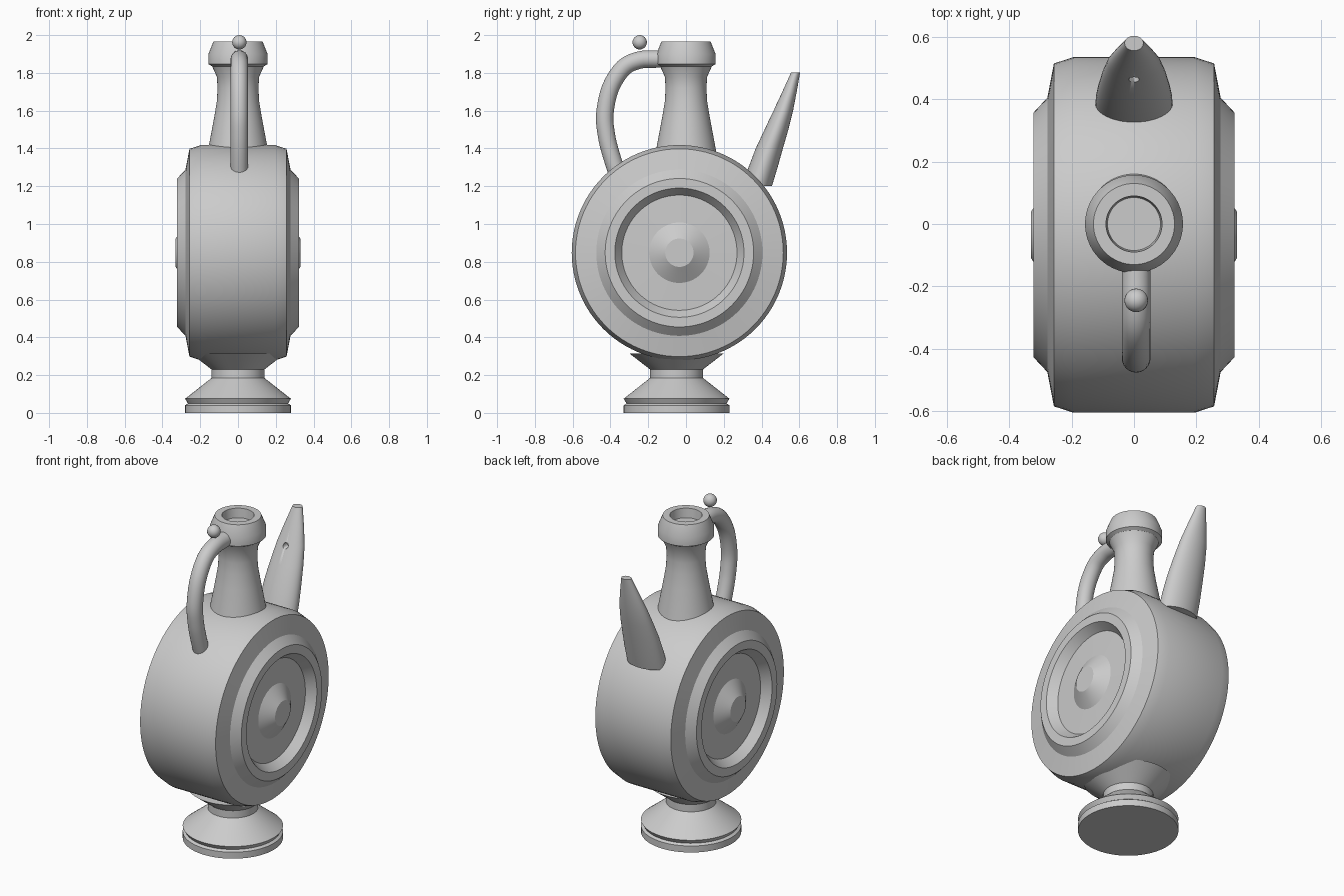
import bpy, bmesh, math
from mathutils import Matrix, Vector

cube = bpy.data.objects.get("Cube")
if cube:
    bpy.data.objects.remove(cube, do_unlink=True)

GREY = (0.6, 0.6, 0.6, 1)
clay = bpy.data.materials.new("grey clay")
clay.use_nodes = True
clay.diffuse_color = GREY
clay.node_tree.nodes["Principled BSDF"].inputs["Base Color"].default_value = GREY


def finish(name, bm, angle=25):
    bmesh.ops.recalc_face_normals(bm, faces=bm.faces)
    mesh = bpy.data.meshes.new(name)
    bm.to_mesh(mesh)
    bm.free()
    mesh.materials.append(clay)
    obj = bpy.data.objects.new(name, mesh)
    bpy.context.collection.objects.link(obj)
    bpy.ops.object.select_all(action="DESELECT")
    obj.select_set(True)
    bpy.context.view_layer.objects.active = obj
    bpy.ops.object.shade_smooth_by_angle(angle=math.radians(angle))
    return obj


def loft(name, rings, angle=25):
    """Skin a list of point rings and cap both ends."""
    bm = bmesh.new()
    loops = [[bm.verts.new(p) for p in ring] for ring in rings]
    n = len(loops[0])
    for a, b in zip(loops, loops[1:]):
        for i in range(n):
            j = (i + 1) % n
            bm.faces.new((a[i], a[j], b[j], b[i]))
    bm.faces.new(loops[0])
    bm.faces.new(loops[-1])
    return finish(name, bm, angle)


def ellipse(centre, u, v, n):
    steps = [2 * math.pi * i / n for i in range(n)]
    return [Vector(centre) + u * math.cos(t) + v * math.sin(t) for t in steps]


X, Y, Z = Vector((1, 0, 0)), Vector((0, 1, 0)), Vector((0, 0, 1))


def turned(name, profile, base, axis, n=64):
    """Lathe (radius, height) pairs around an axis."""
    u, v = (X, Y) if axis == Z else (Y, Z)
    return loft(name, [ellipse(base + axis * h, u * r, v * r, n) for r, h in profile])


# Round drum body with raised rims, recessed faces and central bosses
half = [(0.075, 0.33), (0.16, 0.275), (0.305, 0.27), (0.342, 0.322), (0.393, 0.322),
        (0.44, 0.278), (0.55, 0.257), (0.57, 0.195)]
turned("drum_body", half + [(r, -x) for r, x in reversed(half)],
       Vector((0, -0.035, 0.848)), X, 96)

# Pedestal foot with a groove and flared collar
turned("foot", [(0.28, 0), (0.28, 0.04), (0.265, 0.05), (0.28, 0.075), (0.14, 0.185),
                (0.14, 0.23), (0.25, 0.315)], Vector((0, -0.05, 0)), Z)

# Neck with a thick lip and shallow mouth
turned("neck", [(0.165, 1.36), (0.157, 1.4), (0.127, 1.56), (0.112, 1.65), (0.108, 1.72),
                (0.112, 1.78), (0.137, 1.835), (0.157, 1.847), (0.157, 1.9), (0.13, 1.967),
                (0.09, 1.967), (0.085, 1.91)], Vector((0, 0, 0)), Z)

# Handle swept along a smooth path
path = [(-0.1, 1.873), (-0.17, 1.873), (-0.246, 1.868), (-0.33, 1.828), (-0.4, 1.72),
        (-0.43, 1.58), (-0.421, 1.47), (-0.4, 1.38), (-0.365, 1.27)]
pts = [Vector((0.007, y, z)) for y, z in path]
ends = [pts[0]] + pts + [pts[-1]]
centres = []
for p0, p1, p2, p3 in zip(ends, ends[1:], ends[2:], ends[3:]):
    for k in range(4):
        t = k / 4
        centres.append(0.5 * (2 * p1 + (p2 - p0) * t + (2 * p0 - 5 * p1 + 4 * p2 - p3) * t ** 2
                              + (3 * p1 - p0 - 3 * p2 + p3) * t ** 3))
centres.append(pts[-1])
rings = []
for i, c in enumerate(centres):
    along = centres[min(i + 1, len(centres) - 1)] - centres[max(i - 1, 0)]
    side = along.normalized().cross(X)
    rings.append(ellipse(c, X * 0.046, side * 0.046, 24))
loft("handle", rings, 40)

# Small ball above the handle
bm = bmesh.new()
bmesh.ops.create_uvsphere(bm, u_segments=20, v_segments=12, radius=0.038,
                          matrix=Matrix.Translation((0.007, -0.245, 1.962)))
finish("thumb_ball", bm, 40)

# Tapered spout: height, centre y, half width, half depth
sections = [(1.2, 0.375, 0.125, 0.08), (1.3, 0.408, 0.122, 0.077), (1.4, 0.441, 0.114, 0.072),
            (1.5, 0.479, 0.102, 0.063), (1.6, 0.515, 0.086, 0.052),
            (1.7, 0.548, 0.06, 0.038), (1.802, 0.58, 0.03, 0.024)]
spout = loft("spout", [ellipse((0, y, z), X * w, Y * d, 40) for z, y, w, d in sections], 35)

# Small vent hole in the inner side of the spout
vent = turned("vent_cutter", [(0.017, -0.04), (0.017, 0.04)], Vector((0, 0, 0)), Z, 16)
vent.rotation_euler.x = math.pi / 2
vent.location = (0, 0.46, 1.6)
vent.hide_render = True
vent.hide_set(True)
cut = spout.modifiers.new("vent", "BOOLEAN")
cut.operation = "DIFFERENCE"
cut.object = vent
